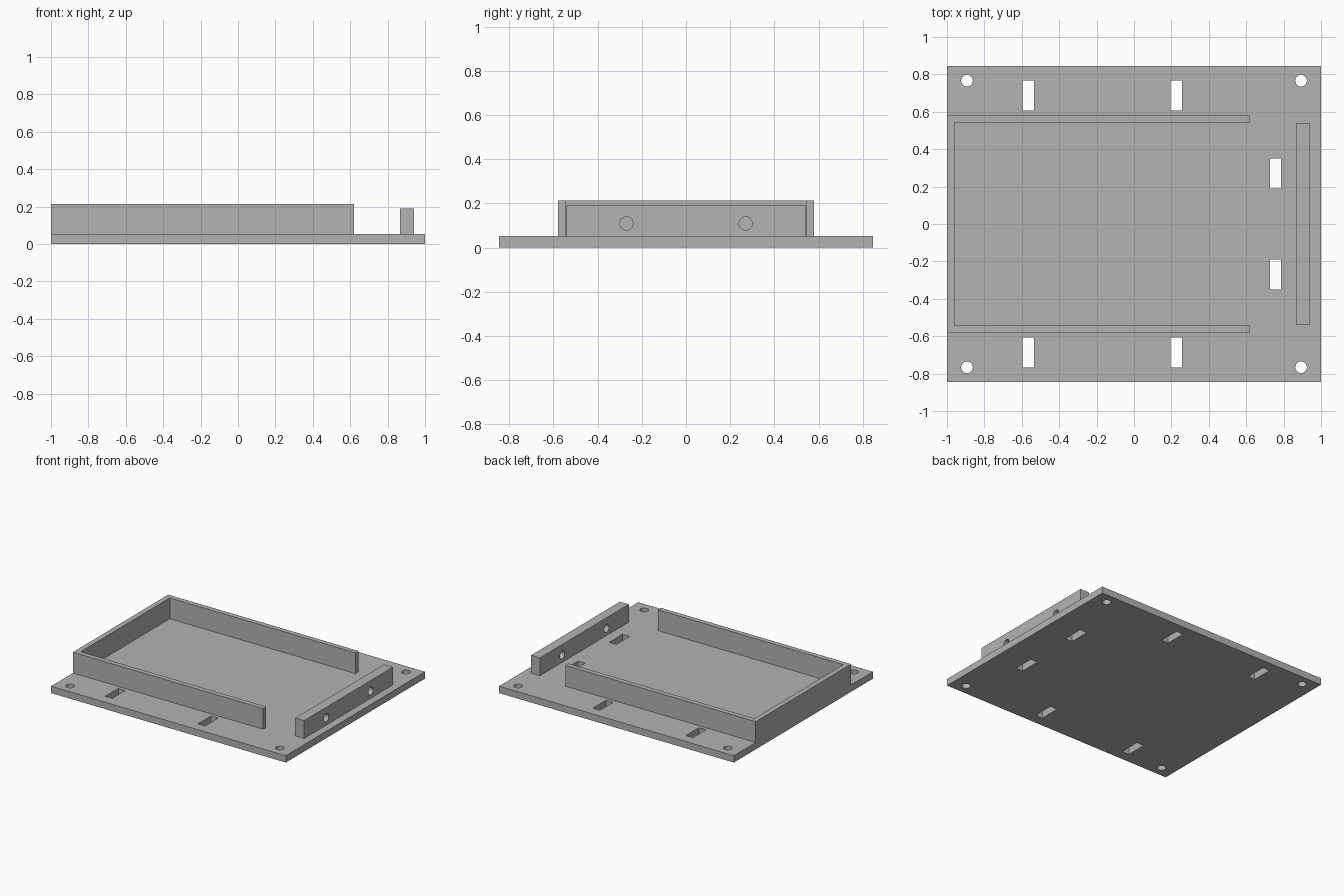
import bpy, bmesh
from mathutils import Matrix, Vector

cube = bpy.data.objects.get("Cube")
if cube:
    bpy.data.objects.remove(cube, do_unlink=True)

PLATE_TOP, WALL_TOP, BAR_TOP = 0.053, 0.213, 0.19

grey = bpy.data.materials.new("plain grey")
grey.use_nodes = True
colour = (0.45, 0.45, 0.45, 1)
grey.diffuse_color = colour
grey.node_tree.nodes["Principled BSDF"].inputs["Base Color"].default_value = colour


def finish(name, bm):
    mesh = bpy.data.meshes.new(name)
    bmesh.ops.recalc_face_normals(bm, faces=bm.faces)
    bm.to_mesh(mesh)
    bm.free()
    mesh.materials.append(grey)
    obj = bpy.data.objects.new(name, mesh)
    bpy.context.collection.objects.link(obj)
    return obj


def add_box(bm, centre, size):
    bmesh.ops.create_cube(bm, size=1, matrix=Matrix.Translation(centre) @ Matrix.Diagonal((*size, 1)))


def add_rod(bm, centre, radius, axis):
    turn = Matrix.Rotation(1.570796, 4, "Y") if axis == "X" else Matrix()
    bmesh.ops.create_cone(bm, cap_ends=True, segments=32, radius1=radius, radius2=radius,
                          depth=0.3, matrix=Matrix.Translation(centre) @ turn)


def cut(obj, name, bm):
    cutter = finish(name, bm)
    cutter.hide_render = True
    mod = obj.modifiers.new("holes", "BOOLEAN")
    mod.operation, mod.solver, mod.object = "DIFFERENCE", "EXACT", cutter
    bpy.context.view_layer.objects.active = obj
    bpy.ops.object.modifier_apply(modifier=mod.name)
    bpy.data.objects.remove(cutter, do_unlink=True)
    # smooth the round bores, keep the corners sharp
    bpy.ops.object.select_all(action="DESELECT")
    obj.select_set(True)
    bpy.ops.object.shade_smooth_by_angle(angle=0.5)


# Base plate with corner screw holes and strap slots
bm = bmesh.new()
add_box(bm, (0, 0, PLATE_TOP / 2), (2, 1.692, PLATE_TOP))
plate = finish("base_plate", bm)
bm = bmesh.new()
for side in (-1, 1):
    for x in (-0.893, 0.893):
        add_rod(bm, (x, side * 0.766, 0), 0.031, "Z")
    for x in (-0.565, 0.226):
        add_box(bm, (x, side * 0.686, 0), (0.06, 0.16, 0.3))
    add_box(bm, (0.756, side * 0.27, 0), (0.06, 0.16, 0.3))
cut(plate, "plate_cutter", bm)

# Three-sided tray wall, extruded from a U outline
bm = bmesh.new()
half = [(-1, 0.58), (0.62, 0.58), (0.62, 0.542), (-0.96, 0.542)]
outline = half + [(x, -y) for x, y in reversed(half)]
face = bm.faces.new([bm.verts.new((x, y, PLATE_TOP)) for x, y in outline])
top = bmesh.ops.extrude_face_region(bm, geom=[face], use_keep_orig=True)["geom"]
bmesh.ops.translate(bm, vec=Vector((0, 0, WALL_TOP - PLATE_TOP)),
                    verts=[v for v in top if isinstance(v, bmesh.types.BMVert)])
finish("tray_wall", bm)

# End bar with two bores
bm = bmesh.new()
add_box(bm, (0.903, 0, (PLATE_TOP + BAR_TOP) / 2), (0.076, 1.08, BAR_TOP - PLATE_TOP))
bar = finish("end_bar", bm)
bm = bmesh.new()
for side in (-1, 1):
    add_rod(bm, (0.903, side * 0.27, 0.109), 0.03, "X")
cut(bar, "bar_cutter", bm)
